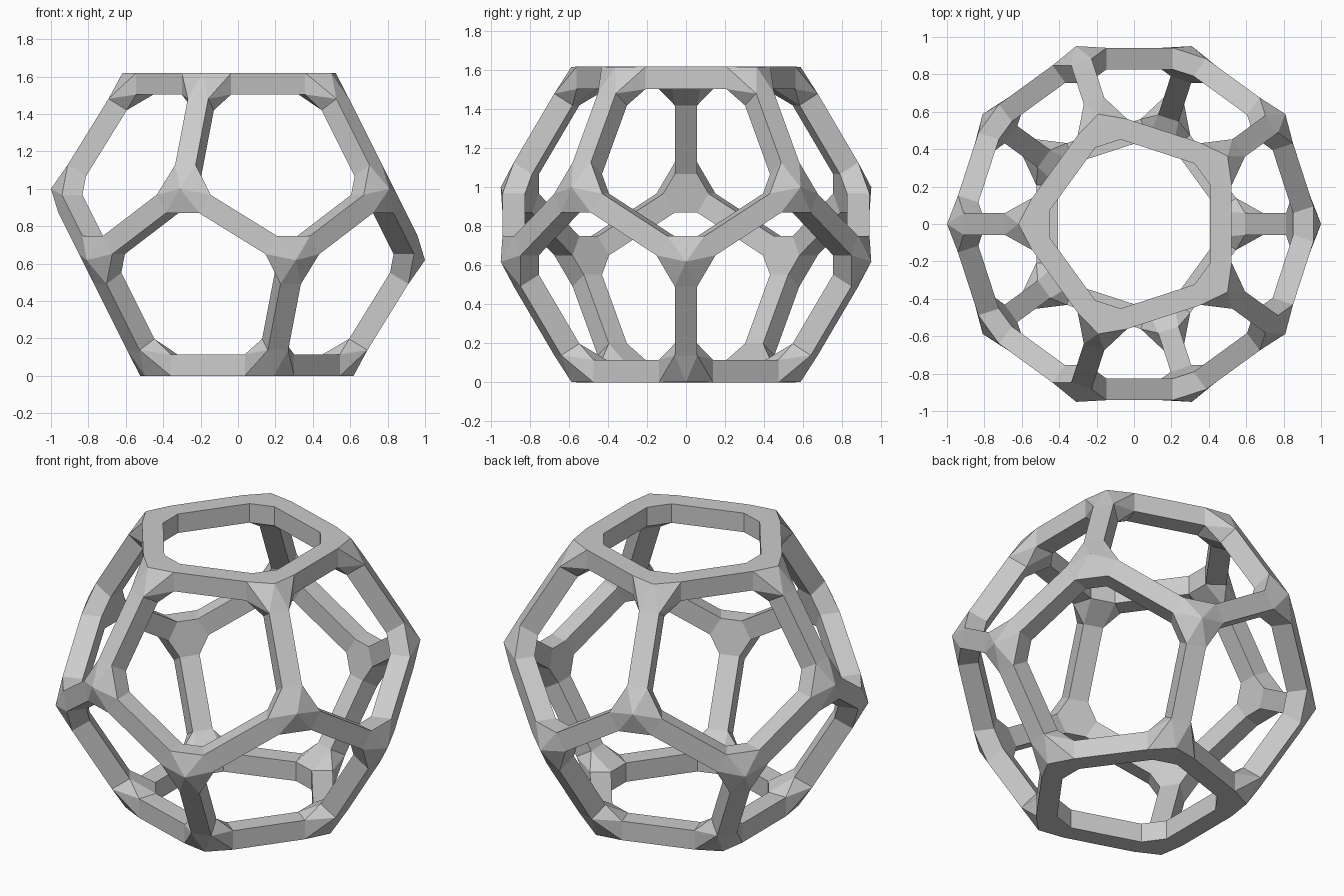
import bpy, bmesh
from math import sin, cos, tau, pi
from mathutils import Vector

if "Cube" in bpy.data.objects:
    bpy.data.objects.remove(bpy.data.objects["Cube"])

MID_Z, TOP_Z, TOP_R = 0.191, 0.809, 0.618   # corner heights about the centre
SCALE = 0.93       # strut centrelines sit slightly inside the corners
HALF = 0.0575      # half the strut width
TRIM = 0.13        # where a strut ends and the corner joint begins
UP = Vector((0, 0, 1))

# Dodecahedron corners: upper half, then its mirror through the centre
upper = []
for k in range(5):
    a = pi + k * tau / 5
    upper.append(Vector((TOP_R * cos(a), TOP_R * sin(a), TOP_Z)))
    upper.append(Vector((cos(a), sin(a), MID_Z)))
corners = upper + [-v for v in upper]
edges = [(i, j) for i in range(20) for j in range(i)
         if (corners[i] - corners[j]).length < 0.75]
lift = Vector((0, 0, TOP_Z))


def frame(point, direction):
    """Square cross-section with its sides level with the ground."""
    side = direction.cross(UP).normalized() * HALF
    top = side.cross(direction).normalized() * HALF
    return [point + side * s + top * t
            for s, t in ((1, 1), (-1, 1), (-1, -1), (1, -1))]


bm = bmesh.new()
ends = {i: [] for i in range(20)}

# Square struts, open at both ends
for i, j in edges:
    a, b = corners[i] * SCALE, corners[j] * SCALE
    d = (b - a).normalized()
    fa, fb = frame(a + d * TRIM, d), frame(b - d * TRIM, d)
    ends[i].append(fa)
    ends[j].append(fb)
    va = [bm.verts.new(p + lift) for p in fa]
    vb = [bm.verts.new(p + lift) for p in fb]
    for k in range(4):
        n = (k + 1) % 4
        bm.faces.new((va[k], va[n], vb[n], vb[k]))

# Corner joints: hull around the three strut ends and the outer point
for i, frames in ends.items():
    group = {}
    for f, pts in enumerate(frames):
        for p in pts:
            group[bm.verts.new(p + lift)] = f
    group[bm.verts.new(corners[i] + lift)] = -1
    bmesh.ops.convex_hull(bm, input=list(group))
    faces = {f for v in group if v.is_valid for f in v.link_faces}
    caps = [f for f in faces if len({group[v] for v in f.verts}) == 1]
    bmesh.ops.delete(bm, geom=caps, context='FACES_ONLY')

bmesh.ops.remove_doubles(bm, verts=bm.verts[:], dist=0.0005)
loose = [v for v in bm.verts if not v.link_faces]
bmesh.ops.delete(bm, geom=loose, context='VERTS')
wires = [e for e in bm.edges if not e.link_faces]
bmesh.ops.delete(bm, geom=wires, context='EDGES')
bmesh.ops.recalc_face_normals(bm, faces=bm.faces[:])

mesh = bpy.data.meshes.new("dodecahedron_frame")
bm.to_mesh(mesh)
bm.free()
bpy.context.collection.objects.link(
    bpy.data.objects.new("dodecahedron_frame", mesh))
